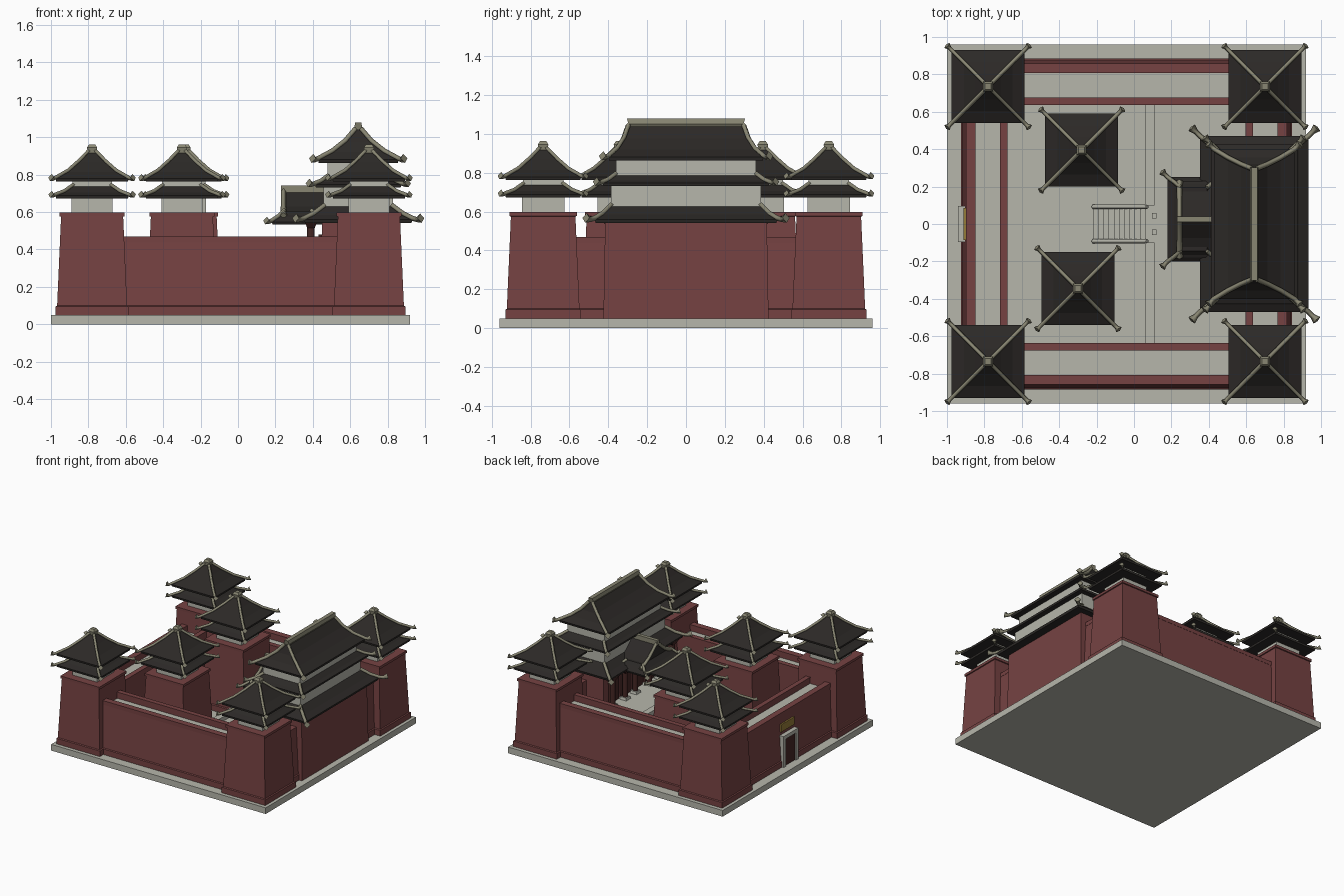
import bpy, bmesh
from math import radians
from mathutils import Matrix, Vector

if "Cube" in bpy.data.objects:
    bpy.data.objects.remove(bpy.data.objects["Cube"])

CX = -0.04  # compound centre in x


def mat(name, r, g, b):
    m = bpy.data.materials.new(name)
    m.diffuse_color = (r, g, b, 1)
    m.use_nodes = True
    m.node_tree.nodes["Principled BSDF"].inputs["Base Color"].default_value = m.diffuse_color
    return m


RED = mat("red_wall", 0.18, 0.055, 0.055)
DARK = mat("roof_tile", 0.025, 0.022, 0.02)
RIDGE = mat("ridge_stone", 0.25, 0.24, 0.17)
STONE = mat("pale_stone", 0.47, 0.47, 0.41)
WOOD = mat("dark_wood", 0.06, 0.02, 0.018)
GOLD = mat("gold", 0.3, 0.2, 0.04)


def finish(name, bm, m):
    bmesh.ops.recalc_face_normals(bm, faces=bm.faces)
    me = bpy.data.meshes.new(name)
    bm.to_mesh(me)
    bm.free()
    ob = bpy.data.objects.new(name, me)
    me.materials.append(m)
    bpy.context.collection.objects.link(ob)
    return ob


def loft(name, cx, cy, rings, m):
    """Stack of rectangles (half x, half y, z), capped at both ends."""
    bm = bmesh.new()
    loops = [[bm.verts.new((cx + sx * hx, cy + sy * hy, z))
              for sx, sy in ((-1, -1), (1, -1), (1, 1), (-1, 1))] for hx, hy, z in rings]
    for a, b in zip(loops, loops[1:]):
        for i in range(4):
            j = (i + 1) % 4
            bm.faces.new((a[i], a[j], b[j], b[i]))
    bm.faces.new(loops[0])
    bm.faces.new(loops[-1])
    return finish(name, bm, m)


def box(name, x0, x1, y0, y1, z0, z1, m):
    hx, hy = (x1 - x0) / 2, (y1 - y0) / 2
    return loft(name, (x0 + x1) / 2, (y0 + y1) / 2, [(hx, hy, z0), (hx, hy, z1)], m)


def prism(name, pts, x0, x1, m):
    """Extrude a (y, z) outline along x."""
    bm = bmesh.new()
    f = bm.faces.new([bm.verts.new((x0, y, z)) for y, z in pts])
    ext = bmesh.ops.extrude_face_region(bm, geom=[f])["geom"]
    bmesh.ops.translate(bm, vec=(x1 - x0, 0, 0),
                        verts=[v for v in ext if isinstance(v, bmesh.types.BMVert)])
    return finish(name, bm, m)


def beams(name, paths, depth, m, tip=1.0):
    """Four-sided bars following paths, swelling towards the last point."""
    cu = bpy.data.curves.new(name, 'CURVE')
    cu.dimensions = '3D'
    cu.twist_mode = 'Z_UP'
    cu.bevel_depth = depth
    cu.bevel_resolution = 0
    cu.use_fill_caps = True
    for pts in paths:
        s = cu.splines.new('POLY')
        s.points.add(len(pts) - 1)
        for p, co in zip(s.points, pts):
            p.co = (*co, 1)
        s.points[-1].radius = tip
    ob = bpy.data.objects.new(name, cu)
    cu.materials.append(m)
    bpy.context.collection.objects.link(ob)


def roof(name, cx, cy, rings, depth=0.011, out=0.025):
    """Concave hipped roof with thick eave and upturned hip ridges."""
    loft(name, cx, cy, rings, DARK)
    paths = []
    for sx in (-1, 1):
        for sy in (-1, 1):
            p = [Vector((cx + sx * hx, cy + sy * hy, z + 0.006)) for hx, hy, z in reversed(rings[1:])]
            e = p[-1]
            p += [e + Vector((sx * out * .5, sy * out * .5, -0.006)),
                  e + Vector((sx * out, sy * out, 0.001))]
            paths.append(p)
    beams(name + "_hip_ridges", paths, depth, RIDGE, 1.8)


def tower(name, cx, cy):
    def sq(*prof):
        return [(h, h, z) for h, z in prof]
    loft(name + "_base", cx, cy, sq((.195, .05), (.195, .095), (.187, .1), (.166, .575),
                                    (.174, .577), (.174, .597)), RED)
    loft(name + "_room", cx, cy, sq((.11, .59), (.11, .70)), STONE)
    roof(name + "_lower_roof", cx, cy, sq((.192, .672), (.195, .688), (.15, .705), (.10, .74)))
    loft(name + "_neck", cx, cy, sq((.105, .72), (.105, .785)), STONE)
    roof(name + "_upper_roof", cx, cy, sq((.192, .762), (.195, .778), (.13, .815), (.07, .868), (.015, .925)))
    loft(name + "_finial", cx, cy, sq((.022, .91), (.027, .945), (.016, .962)), RIDGE)


# base slab
box("base_slab", -1, .92, -.96, .96, 0, .05, STONE)

# towers
for sx in (-1, 1):
    for sy in (-1, 1):
        tower("corner_tower", CX + sx * .74, sy * .735)
tower("inner_tower_back", -.28, .395)
tower("inner_tower_front", -.30, -.345)

# enclosing walls: battered outside, two parapets, walkway between
section = [(.885, .05), (.885, .095), (.877, .1), (.856, .44), (.852, .44), (.852, .47), (.808, .47),
           (.808, .415), (.677, .415), (.677, .47), (.637, .47), (.637, .05)]
for k in range(4):
    spin = Matrix.Translation((CX, 0, 0)) @ Matrix.Rotation(radians(90 * k), 4, 'Z')
    w = prism("wall", section, -.6, .6, RED)
    f = box("wall_walk", -.6, .6, .677, .808, .41, .42, STONE)
    w.matrix_world = f.matrix_world = spin
    b = box("wall_coping", -.6, .6, .848, .858, .438, .47, RED)
    b.matrix_world = spin

# gate in the left wall
box("gate_door", -.93, -.89, -.07, .07, .05, .28, WOOD)
for s in (-1, 1):
    box("gate_post", -.94, -.89, s * .08 - .015, s * .08 + .015, .05, .29, STONE)
box("gate_lintel", -.94, -.89, -.095, .095, .27, .30, STONE)
box("gate_plaque", -.912, -.89, -.085, .085, .325, .385, GOLD)

# terrace, parapets and stairs
box("terrace", .06, .65, -.64, .64, .05, .30, STONE)
for s in (-1, 1):
    box("terrace_parapet", .06, .11, *sorted((s * .1, s * .64)), .30, .335, STONE)
    beams("stair_rail", [[(-.22, s * .092, .07), (.07, s * .092, .335)]], .012, STONE)
    box("terrace_post", .095, .12, s * .045 - .015, s * .045 + .015, .30, .35, STONE)
N = 10
for i in range(N):
    box("stair_step", -.22 + .028 * i, .07, -.09, .09, .05, .05 + .25 * (i + 1) / (N + 1), STONE)

# main hall
HX, HY = .643, 0
loft("hall_body", .655, HY, [(.215, .425, .05), (.205, .415, .60)], RED)
roof("hall_lower_roof", HX, HY, [(.285, .465, .542), (.29, .47, .56), (.24, .43, .585), (.18, .385, .63)],
     .014, .045)
box("hall_middle_room", HX - .185, HX + .185, -.385, .385, .58, .75, STONE)
roof("hall_middle_roof", HX, HY, [(.227, .425, .732), (.23, .428, .748), (.2, .40, .76), (.16, .36, .79)],
     .013, .035)
box("hall_upper_room", HX - .165, HX + .165, -.36, .36, .76, .90, STONE)
roof("hall_upper_roof", HX, HY, [(.212, .395, .862), (.215, .40, .88), (.14, .355, .92), (.07, .32, .975),
                                 (.014, .297, 1.04)], .014, .03)
loft("hall_main_ridge", HX, HY, [(.016, .285, 1.01), (.016, .295, 1.04), (.022, .297, 1.05),
                                 (.016, .303, 1.078)], RIDGE)

# hall doors and veranda columns
for y in (-.3, -.15, 0, .15, .3):
    box("hall_door", .43, .46, y - .055, y + .055, .30, .48, WOOD)
for s in (-1, 1):
    for y in (.09, .22, .38):
        bm = bmesh.new()
        bmesh.ops.create_cone(bm, cap_ends=True, segments=12, radius1=.02, radius2=.02, depth=.26,
                              matrix=Matrix.Translation((.39, s * y, .43)))
        finish("veranda_column", bm, WOOD)
        loft("column_foot", .39, s * y, [(.03, .03, .30), (.025, .025, .32)], STONE)
        loft("column_bracket", .39, s * y, [(.02, .02, .515), (.035, .05, .55)], WOOD)

# porch: hip skirt under a gable
PY = .025
roof("porch_skirt_roof", .32, PY, [(.135, .22, .532), (.14, .225, .548), (.105, .20, .572), (.07, .17, .605)],
     .012, .03)
slope = [(.205, .575), (.10, .63), (0, .715)]
prism("porch_gable_roof", [(PY + y, z) for y, z in slope] + [(PY - y, z) for y, z in slope[1::-1]],
      .25, .48, DARK)
beams("porch_gable_ridges", [[(.243, PY + s * y, z + .006) for y, z in reversed(slope)] for s in (-1, 1)],
      .014, RIDGE, 1.3)
box("porch_ridge", .23, .48, PY - .014, PY + .014, .705, .742, RIDGE)
